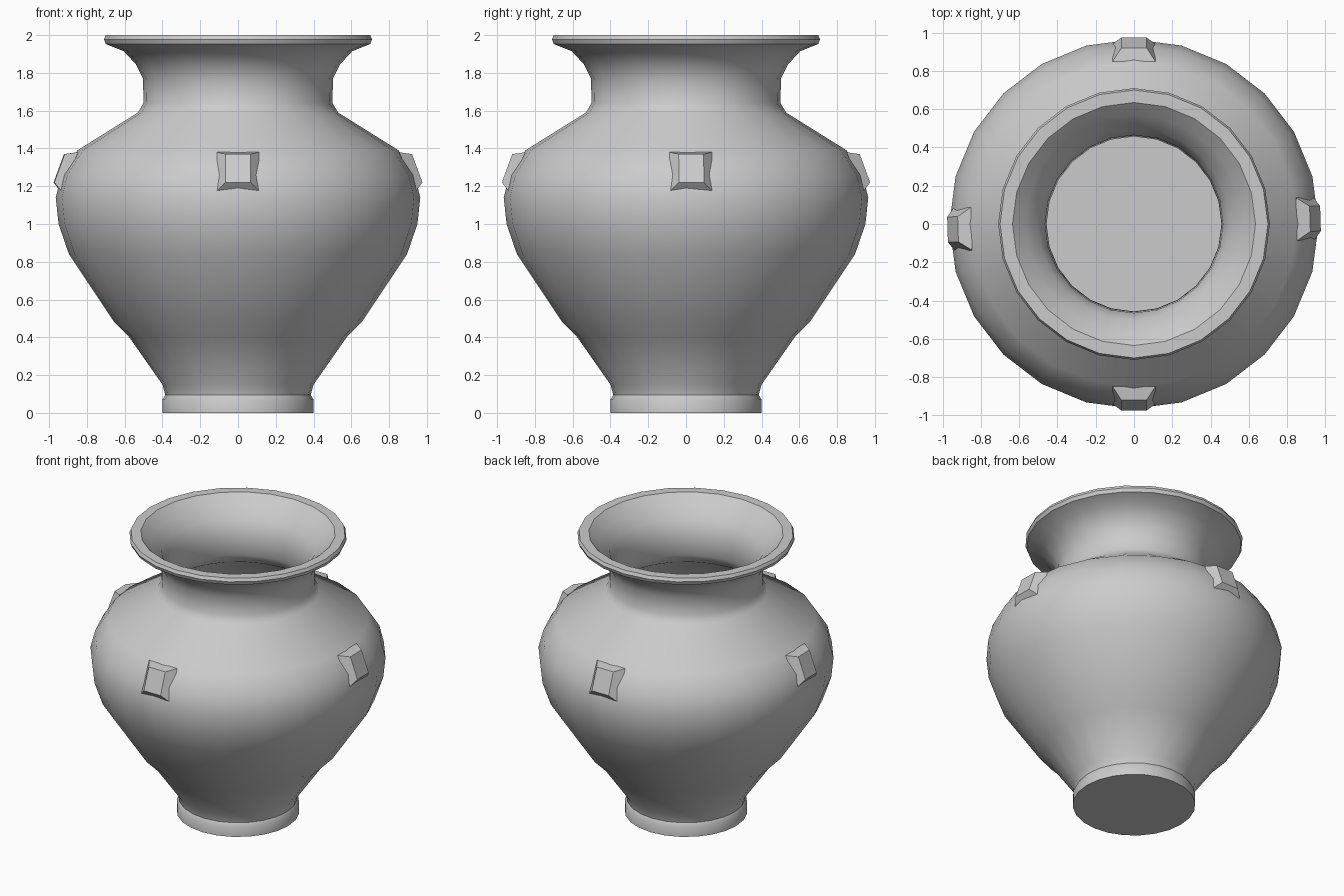
import bpy, bmesh
from math import sin, cos, pi, radians

cube = bpy.data.objects.get("Cube")
if cube:
    bpy.data.objects.remove(cube, do_unlink=True)

SIDES = 24

clay = bpy.data.materials.new("pale_grey_clay")
clay.use_nodes = True
clay.diffuse_color = (0.6, 0.6, 0.6, 1)
clay.node_tree.nodes["Principled BSDF"].inputs["Base Color"].default_value = (0.6, 0.6, 0.6, 1)


def finish(name, bm, smooth_angle=None):
    """Turn a bmesh into a named, coloured object."""
    bmesh.ops.recalc_face_normals(bm, faces=bm.faces)
    mesh = bpy.data.meshes.new(name)
    bm.to_mesh(mesh)
    bm.free()
    mesh.materials.append(clay)
    obj = bpy.data.objects.new(name, mesh)
    bpy.context.collection.objects.link(obj)
    if smooth_angle:
        bpy.ops.object.select_all(action='DESELECT')
        obj.select_set(True)
        bpy.context.view_layer.objects.active = obj
        bpy.ops.object.shade_smooth_by_angle(angle=radians(smooth_angle))
    return obj


def lathe(name, profile):
    """Revolve (radius, height) points, capping the first and last rings."""
    bm = bmesh.new()
    rings = [[bm.verts.new((r * cos(2 * pi * i / SIDES), r * sin(2 * pi * i / SIDES), z))
              for i in range(SIDES)] for r, z in profile]
    for low, high in zip(rings, rings[1:]):
        for i in range(SIDES):
            j = (i + 1) % SIDES
            bm.faces.new((low[i], low[j], high[j], high[i]))
    bm.faces.new(rings[0])
    bm.faces.new(rings[-1])
    return finish(name, bm, 40)


# Vase: foot, belly, shoulder, neck and flared lip, then down the inside
outside = [(.40, 0), (.40, .07), (.385, .095), (.40, .15), (.575, .40), (.655, .48),
           (.895, .84), (.95, 1.0), (.965, 1.14), (.935, 1.26), (.85, 1.39),
           (.53, 1.59), (.50, 1.64), (.503, 1.77), (.54, 1.845), (.605, 1.915)]
lip = [(.70, 1.953), (.71, 1.978), (.70, 2.0), (.635, 2.0)]
inside = [(.57, 1.94), (.50, 1.865), (.465, 1.78), (.457, 1.63), (.50, 1.56),
          (.82, 1.36), (.92, 1.14), (.85, .84), (.61, .48), (.53, .40)]
lathe("vase_body", outside + lip + inside)


def stud(name, angle):
    """Tapered block set into the shoulder, facing outwards at an angle."""
    def corners(top, bottom, half):
        pts = [(top[0], -half, top[1]), (top[0], half, top[1]),
               (bottom[0], half, bottom[1]), (bottom[0], -half, bottom[1])]
        c, s = cos(angle), sin(angle)
        return [bm.verts.new((x * c - y * s, x * s + y * c, z)) for x, y, z in pts]

    bm = bmesh.new()
    base = corners((.85, 1.38), (.94, 1.175), .112)
    face = corners((.92, 1.37), (.975, 1.22), .066)
    bm.faces.new(base)
    bm.faces.new(face)
    for i in range(4):
        j = (i + 1) % 4
        bm.faces.new((base[i], base[j], face[j], face[i]))
    finish(name, bm)


# Four studs; the side pair sits slightly turned
for name, degrees in (("left_stud", 1.7), ("back_stud", 90),
                      ("right_stud", 181.7), ("front_stud", 270)):
    stud(name, radians(degrees))
